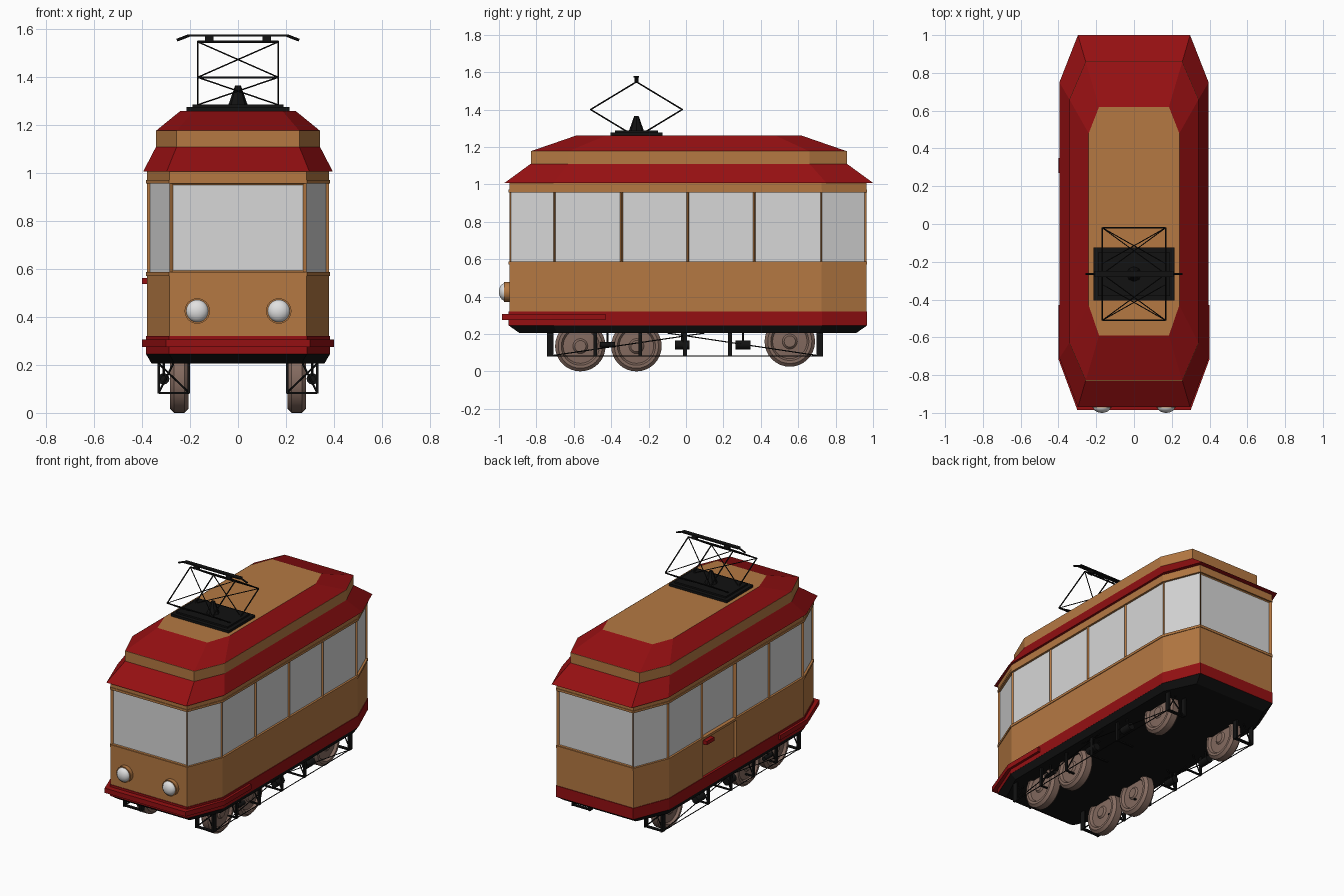
import bpy, bmesh, math
from mathutils import Vector, Matrix

if "Cube" in bpy.data.objects:
    bpy.data.objects.remove(bpy.data.objects["Cube"])


def material(name, rgb):
    m = bpy.data.materials.new(name)
    m.use_nodes = True
    m.diffuse_color = (*rgb, 1)
    bsdf = next(n for n in m.node_tree.nodes if n.type == 'BSDF_PRINCIPLED')
    bsdf.inputs["Base Color"].default_value = (*rgb, 1)
    bsdf.inputs["Roughness"].default_value = 0.7
    return m


OCHRE = material("ochre paint", (0.46, 0.19, 0.055))
RED = material("dark red paint", (0.30, 0.005, 0.006))
GLASS = material("pale glass", (0.68, 0.68, 0.68))
BLACK = material("black iron", (0.006, 0.006, 0.006))
WHEEL = material("wheel brown", (0.23, 0.145, 0.115))
LENS = material("lamp white", (0.75, 0.75, 0.75))


def finish(name, bm, *mats, smooth=False):
    bm.normal_update()
    mesh = bpy.data.meshes.new(name)
    bm.to_mesh(mesh)
    bm.free()
    ob = bpy.data.objects.new(name, mesh)
    bpy.context.collection.objects.link(ob)
    for m in mats:
        mesh.materials.append(m)
    if smooth:
        bpy.ops.object.select_all(action='DESELECT')
        ob.select_set(True)
        bpy.context.view_layer.objects.active = ob
        bpy.ops.object.shade_smooth_by_angle(angle=math.radians(35))
    return ob


def outline(front, back, half, nose, shoulder_f, shoulder_b, splits=()):
    """Long octagon seen from above, counter-clockwise, with extra side points."""
    right = [(half, y) for y in (shoulder_f, *splits, shoulder_b)]
    left = [(-x, y) for x, y in reversed(right)]
    return [(-nose, front), (nose, front), *right, (nose, back), (-nose, back), *left]


def loft(sections):
    """Stack (outline, z) sections into a closed shell; returns bmesh and wall rows."""
    bm = bmesh.new()
    rings = [[bm.verts.new((x, y, z)) for x, y in pts] for pts, z in sections]
    n = len(rings[0])
    rows = [[bm.faces.new((a[i], a[(i + 1) % n], b[(i + 1) % n], b[i])) for i in range(n)]
            for a, b in zip(rings, rings[1:])]
    bm.faces.new(rings[0][::-1])
    top = bm.faces.new(rings[-1])
    bm.normal_update()
    return bm, rows, top


def box(bm, center, size):
    mat = Matrix.Translation(center) @ Matrix.Diagonal((*size, 1))
    bmesh.ops.create_cube(bm, size=1, matrix=mat)


def rod(bm, a, b, r=0.004, sides=6, r2=None):
    a, b = Vector(a), Vector(b)
    rot = (b - a).to_track_quat('Z', 'Y').to_matrix().to_4x4()
    bmesh.ops.create_cone(bm, cap_ends=True, segments=sides, radius1=r, radius2=r if r2 is None else r2,
                          depth=(b - a).length, matrix=Matrix.Translation((a + b) / 2) @ rot)


def lathe_x(bm, profile, center, steps=32):
    """Revolve (radius, x) points around an x-direction axis."""
    c = Vector(center)
    verts = [bm.verts.new(c + Vector((x, 0, r))) for r, x in profile]
    edges = [bm.edges.new(p) for p in zip(verts, verts[1:])]
    bmesh.ops.spin(bm, geom=verts + edges, cent=c, axis=(1, 0, 0), angle=math.tau, steps=steps)
    bmesh.ops.remove_doubles(bm, verts=bm.verts[:], dist=0.0005)
    bmesh.ops.recalc_face_normals(bm, faces=bm.faces[:])


# Body with recessed windows and a recessed door on the right side
wall = outline(-0.945, 0.965, 0.38, 0.285, -0.705, 0.725, (-0.345, 0.01, 0.365))
bm, rows, _ = loft([(wall, z) for z in (0.31, 0.58, 0.965, 1.015)])


def is_door(f):
    c = f.calc_center_median()
    return c.x < -0.37 and 0.1 < c.y < 0.3


for f in rows[1]:
    n = f.normal
    width = 0.02 if abs(n.y) > 0.9 else 0.01
    depth = -0.02 if is_door(f) else -0.01
    bmesh.ops.inset_individual(bm, faces=[f], thickness=width, depth=depth)
    f.material_index = 1
for f in rows[0]:
    if is_door(f):
        bmesh.ops.inset_individual(bm, faces=[f], thickness=0.01, depth=-0.012)
finish("body", bm, OCHRE, GLASS)

# Door handle
bm = bmesh.new()
box(bm, (-0.385, 0.31, 0.55), (0.03, 0.08, 0.025))
finish("door_handle", bm, RED)

# Trim under the eaves and below the windows, following the wall
for name, z0, z1 in (("window_sill", 0.572, 0.588), ("window_header", 0.957, 0.972)):
    trim = outline(-0.949, 0.969, 0.384, 0.287, -0.707, 0.727)
    bm, _, _ = loft([(trim, z0), (trim, z1)])
    finish(name, bm, OCHRE)

# Red skirt and tapering black chassis
skirt = outline(-0.949, 0.969, 0.384, 0.287, -0.707, 0.727)
bm, _, _ = loft([(skirt, 0.245), (skirt, 0.32)])
finish("skirt", bm, RED)
under = outline(-0.89, 0.91, 0.36, 0.265, -0.69, 0.71)
bm, _, _ = loft([(under, 0.205), (skirt, 0.246)])
finish("chassis", bm, BLACK)

# Two-step roof
eave = outline(-0.97, 1.0, 0.395, 0.297, -0.71, 0.75)
step = outline(-0.83, 0.86, 0.342, 0.256, -0.63, 0.66)
crown = outline(-0.59, 0.62, 0.24, 0.185, -0.43, 0.48)
bm, _, _ = loft([(eave, 1.008), (step, 1.11)])
finish("lower_roof", bm, RED)
bm, _, _ = loft([(step, 1.105), (step, 1.178)])
finish("clerestory", bm, OCHRE)
bm, _, top = loft([(step, 1.177), (crown, 1.26)])
top.material_index = 1
finish("upper_roof", bm, RED, OCHRE)

# Front bumper, a bar wrapping round the nose
outer = [(0.4, -0.43), (0.4, -0.715), (0.3, -0.985)]
inner = [(0.375, -0.43), (0.375, -0.7), (0.28, -0.94)]
outer += [(-x, y) for x, y in reversed(outer)]
inner += [(-x, y) for x, y in reversed(inner)]
bm = bmesh.new()
for i in range(len(outer) - 1):
    f = bm.faces.new([bm.verts.new((x, y, 0.274)) for x, y in
                      (outer[i], outer[i + 1], inner[i + 1], inner[i])])
bmesh.ops.remove_doubles(bm, verts=bm.verts[:], dist=0.0001)
ext = bmesh.ops.extrude_face_region(bm, geom=bm.faces[:], use_keep_orig=True)
bmesh.ops.translate(bm, vec=(0, 0, 0.032), verts=[g for g in ext["geom"] if isinstance(g, bmesh.types.BMVert)])
bmesh.ops.recalc_face_normals(bm, faces=bm.faces[:])
finish("front_bumper", bm, RED)

# Headlights
for side, x in (("right", -0.17), ("left", 0.17)):
    bm = bmesh.new()
    rod(bm, (x, -0.94, 0.425), (x, -0.972, 0.425), 0.053, 24)
    finish(side + "_lamp_housing", bm, OCHRE, smooth=True)
    bm = bmesh.new()
    bmesh.ops.create_uvsphere(bm, u_segments=24, v_segments=12, radius=1, matrix=Matrix.Translation(
        (x, -0.968, 0.425)) @ Matrix.Diagonal((0.047, 0.032, 0.047, 1)))
    finish(side + "_lamp_lens", bm, LENS, smooth=True)

# Wheels
half = [(0, 0.036), (0.03, 0.036), (0.04, 0.026), (0.092, 0.022), (0.102, 0.038), (0.118, 0.038), (0.135, 0.022)]
profile = half + [(r, -x) for r, x in reversed(half)]
for side, s in (("right", -1), ("left", 1)):
    for name, y, z in (("front", -0.565, 0.135), ("middle", -0.265, 0.135), ("rear", 0.555, 0.16)):
        bm = bmesh.new()
        lathe_x(bm, profile, (s * 0.245, y, z))
        finish(f"{side}_{name}_wheel", bm, WHEEL, smooth=True)

# Undercarriage hangers, truss rods and small tanks on both sides
for side, s in (("right", -1), ("left", 1)):
    bm = bmesh.new()
    xi, xo = s * 0.205, s * 0.33
    for y in (-0.725, -0.485, -0.245, -0.005, 0.235, 0.715):
        end = abs(y) > 0.6
        depth = 0.035 if end else 0.02
        box(bm, (xo, y, 0.145), (0.01, depth, 0.13))
        box(bm, ((xi + xo) / 2, y, 0.083), (0.125, depth * 0.6, 0.008))
        if end:
            box(bm, (xi, y, 0.145), (0.01, depth, 0.13))
            rod(bm, (xi, y, 0.085), (xo, y, 0.205))
        rod(bm, (xo, y, 0.085), (s * 0.27, y, 0.205))
    rod(bm, (xo, -0.725, 0.083), (xo, 0.715, 0.083), 0.003)
    rod(bm, (xo, -0.725, 0.083), (xo, 0.1, 0.205), 0.003)
    rod(bm, (xo, 0.715, 0.083), (xo, -0.1, 0.205), 0.003)
    finish(side + "_truss", bm, BLACK)
    bm = bmesh.new()
    for y, r, length in ((-0.42, 0.014, 0.08), (-0.02, 0.024, 0.08), (0.305, 0.024, 0.08)):
        rod(bm, (s * 0.31, y - length / 2, 0.142), (s * 0.31, y + length / 2, 0.142), r, 12)
        rod(bm, (s * 0.31, y, 0.142), (s * 0.31, y, 0.21), 0.006)
    finish(side + "_tanks", bm, BLACK, smooth=True)

# Current collector: base, insulator, folding frame and contact bow
py = -0.265
bm = bmesh.new()
box(bm, (0, py, 1.266), (0.43, 0.28, 0.02))
box(bm, (0, py, 1.28), (0.38, 0.23, 0.014))
rod(bm, (0, py, 1.28), (0, py, 1.365), 0.042, 8, 0.012)
finish("collector_base", bm, BLACK)

bm = bmesh.new()
w = 0.168
for d in (-1, 1):
    low, knee, tip = (py + d * 0.055, 1.285), (py + d * 0.245, 1.40), (py, 1.548)
    for a, b in ((low, knee), (knee, tip)):
        for s in (-1, 1):
            rod(bm, (s * w, *a), (s * w, *b))
            rod(bm, (s * w, *a), (-s * w, *b), 0.003)
    rod(bm, (-w, *knee), (w, *knee))
rod(bm, (-w, py, 1.548), (w, py, 1.548), 0.005)
finish("collector_frame", bm, BLACK)

bm = bmesh.new()
box(bm, (0, py, 1.574), (0.42, 0.03, 0.008))
for s in (-1, 1):
    rod(bm, (s * 0.205, py, 1.574), (s * 0.255, py, 1.555), 0.006)
    box(bm, (s * 0.12, py, 1.56), (0.035, 0.022, 0.026))
finish("contact_bow", bm, BLACK)
